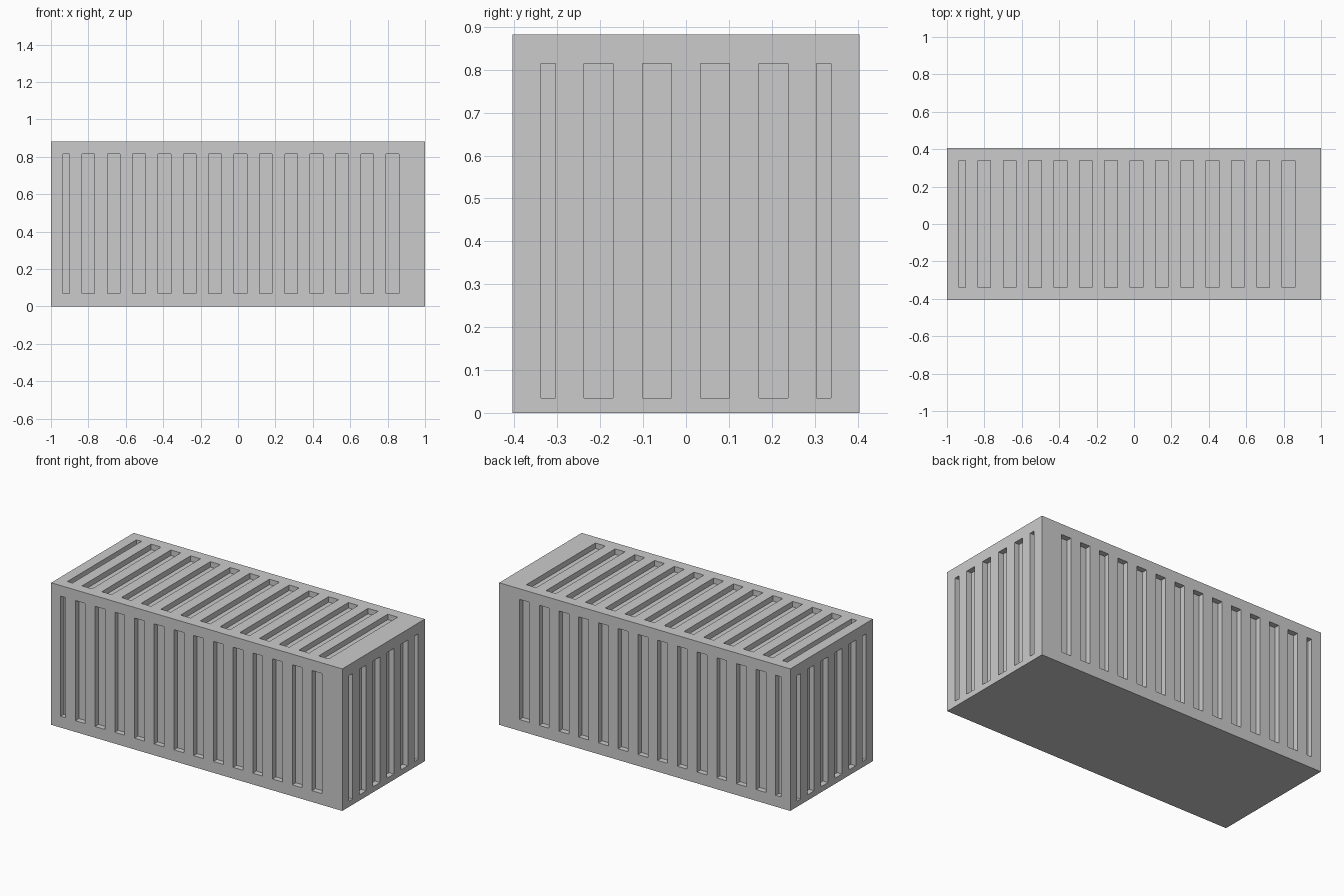
import bpy
import bmesh
from mathutils import Matrix, Vector

if "Cube" in bpy.data.objects:
    bpy.data.objects.remove(bpy.data.objects["Cube"])

HX, HY, H = 1.0, 0.405, 0.882   # half length, half width, height
DEPTH = 0.034                   # groove depth
OVER = 0.02                     # cutter overshoot past the faces


def add_box(bm, lo, hi):
    lo, hi = Vector(lo), Vector(hi)
    bmesh.ops.create_cube(bm, size=1, matrix=Matrix.Translation((lo + hi) / 2)
                          @ Matrix.Diagonal((*(hi - lo), 1)))


def make_object(name, bm):
    mesh = bpy.data.meshes.new(name)
    bm.to_mesh(mesh)
    bm.free()
    obj = bpy.data.objects.new(name, mesh)
    bpy.context.collection.objects.link(obj)
    return obj


# Container body
bm = bmesh.new()
add_box(bm, (-HX, -HY, 0), (HX, HY, H))
body = make_object("container_body", bm)

# Groove positions: a half-width groove first, then an even row
long_slots = [(-0.935, -0.9)]
long_slots += [(-0.834 + i * 0.1355, -0.766 + i * 0.1355) for i in range(13)]
half = [(0.034, 0.102), (0.17, 0.238), (0.304, 0.338)]
end_slots = half + [(-b, -a) for a, b in half]

bm = bmesh.new()
for a, b in long_slots:
    # Roof grooves
    add_box(bm, (a, -0.339, H - DEPTH), (b, 0.339, H + OVER))
    # Long side grooves
    add_box(bm, (a, -HY - OVER, 0.07), (b, -HY + DEPTH, 0.816))
    add_box(bm, (a, HY - DEPTH, 0.07), (b, HY + OVER, 0.816))
for a, b in end_slots:
    # End wall grooves
    add_box(bm, (HX - DEPTH, a, 0.035), (HX + OVER, b, 0.815))
    add_box(bm, (-HX - OVER, a, 0.035), (-HX + DEPTH, b, 0.815))
cutter = make_object("groove_cutter", bm)
cutter.hide_render = True

# Cut the grooves, then drop the cutter
mod = body.modifiers.new("grooves", 'BOOLEAN')
mod.operation = 'DIFFERENCE'
mod.solver = 'EXACT'
mod.object = cutter
bpy.context.view_layer.objects.active = body
bpy.ops.object.modifier_apply(modifier=mod.name)
bpy.data.objects.remove(cutter)
